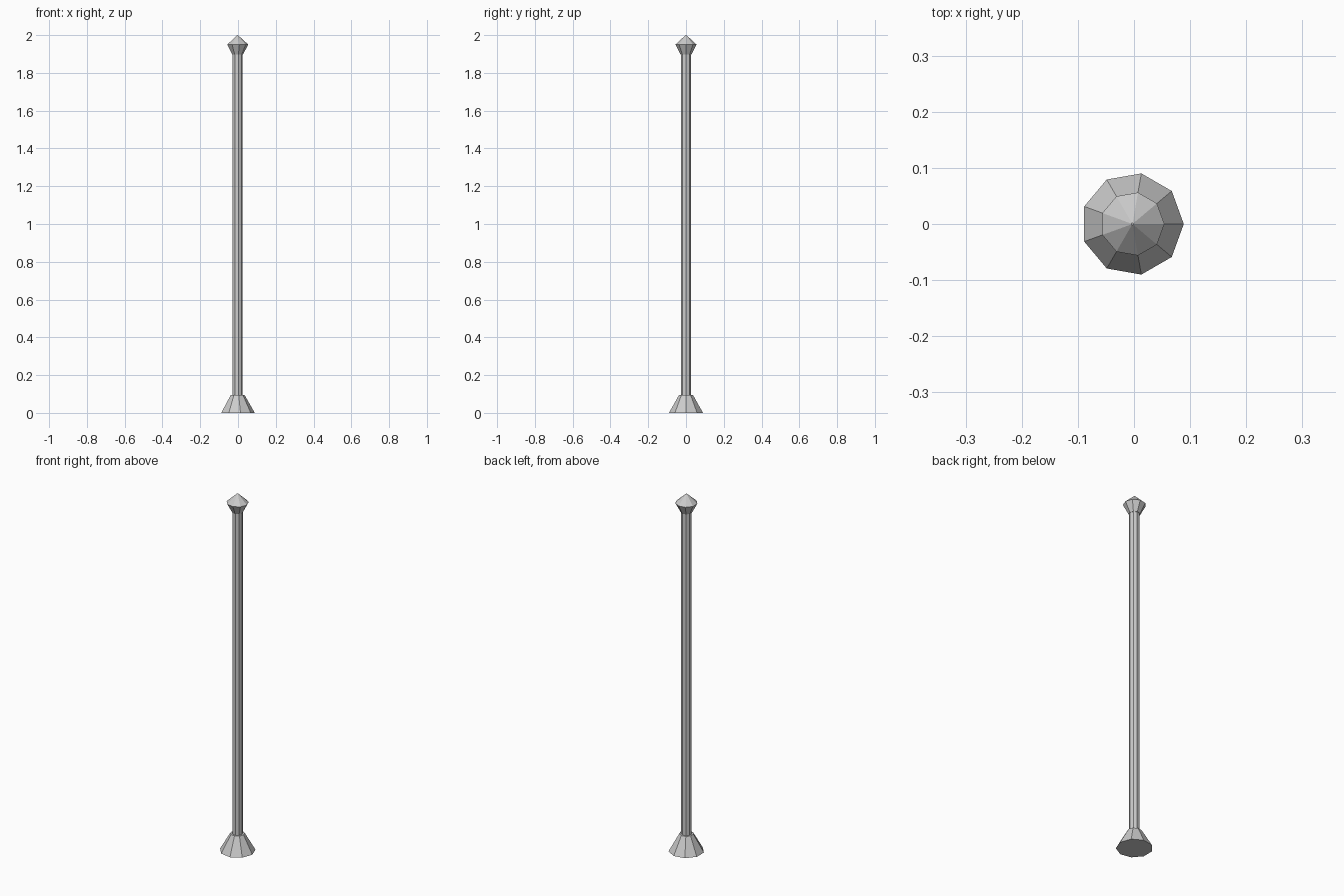
import bpy
import bmesh
from math import cos, sin, tau

if "Cube" in bpy.data.objects:
    bpy.data.objects.remove(bpy.data.objects["Cube"])

SIDES = 9
CENTRE_X = -0.0028  # balances the odd-sided outline around x = 0


def turned_part(name, profile):
    """Flat-faced closed solid from (radius, z) rings, listed bottom to top."""
    bm = bmesh.new()
    rings = []
    for r, z in profile:
        rings.append([bm.verts.new((CENTRE_X + r * cos(tau * i / SIDES),
                                    r * sin(tau * i / SIDES), z))
                      for i in range(SIDES)])
    for low, high in zip(rings, rings[1:]):
        for i in range(SIDES):
            j = (i + 1) % SIDES
            bm.faces.new((low[i], low[j], high[j], high[i]))
    bm.faces.new(rings[0][::-1])
    bm.faces.new(rings[-1])
    mesh = bpy.data.meshes.new(name)
    bm.to_mesh(mesh)
    bm.free()
    obj = bpy.data.objects.new(name, mesh)
    bpy.context.collection.objects.link(obj)
    return obj


# Flared foot
turned_part("base", [(0.0915, 0), (0.037, 0.096)])
# Slender pole
turned_part("shaft", [(0.027, 0.09), (0.027, 1.905)])
# Pointed finial with a tiny blunt tip
turned_part("finial", [(0.029, 1.897), (0.057, 1.95), (0.002, 2.0)])
